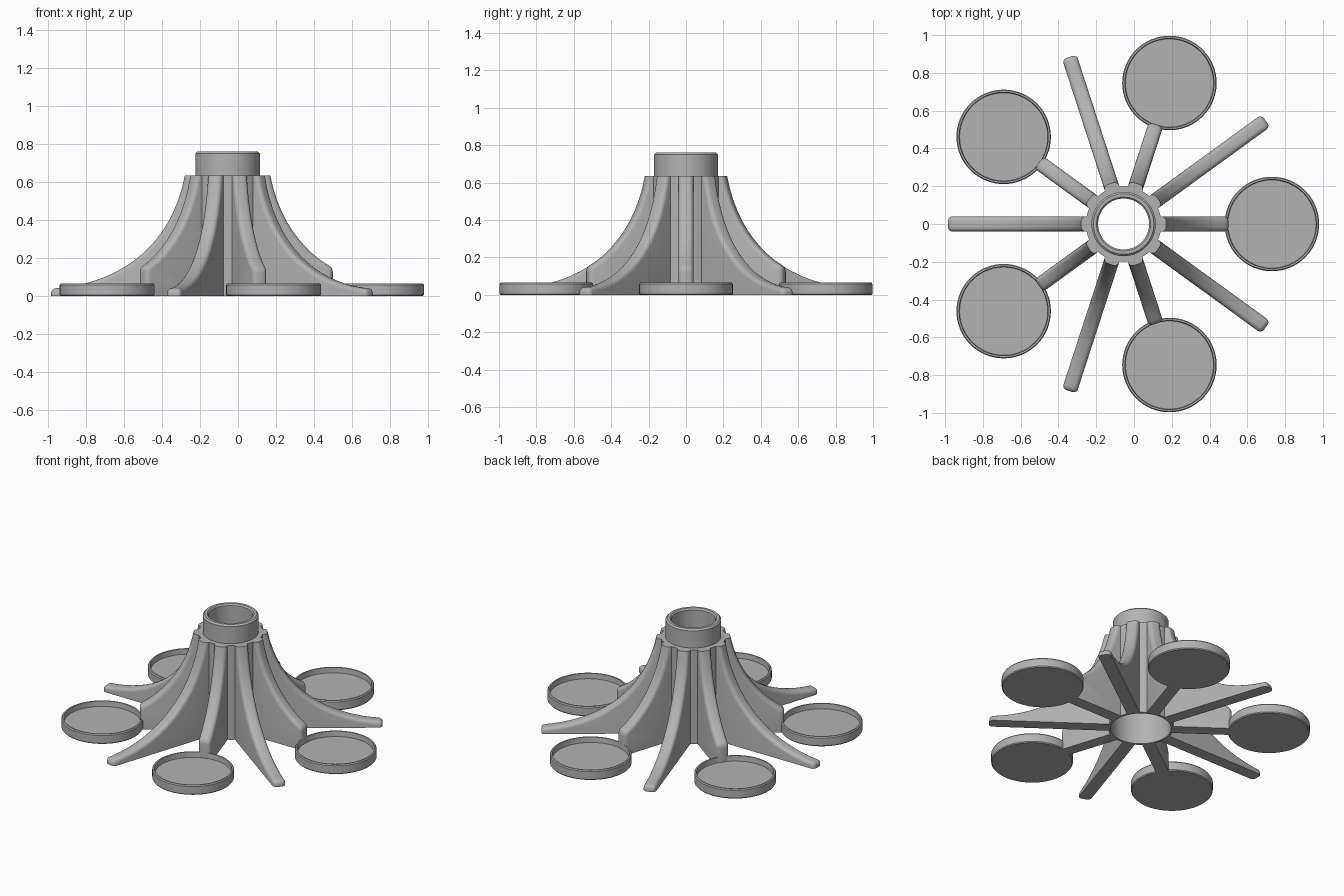
import bpy, bmesh, math
from mathutils import Vector, Matrix
from mathutils.geometry import interpolate_bezier

cube = bpy.data.objects.get("Cube")
if cube:
    bpy.data.objects.remove(cube, do_unlink=True)

AXIS = Vector((-0.055, 0, 0))
COUNT = 5
STEP = math.tau / COUNT

grey = bpy.data.materials.new("light_grey")
grey.use_nodes = True
GREY = (0.45, 0.45, 0.45, 1)
grey.diffuse_color = GREY
grey.node_tree.nodes["Principled BSDF"].inputs["Base Color"].default_value = GREY


def finish(name, bm, location, angle=0):
    """Turn a bmesh into a placed, smooth-shaded object."""
    bmesh.ops.recalc_face_normals(bm, faces=bm.faces)
    mesh = bpy.data.meshes.new(name)
    bm.to_mesh(mesh)
    bm.free()
    mesh.materials.append(grey)
    obj = bpy.data.objects.new(name, mesh)
    obj.location = location
    obj.rotation_euler.z = angle
    bpy.context.collection.objects.link(obj)
    bpy.ops.object.select_all(action='DESELECT')
    obj.select_set(True)
    bpy.context.view_layer.objects.active = obj
    bpy.ops.object.shade_smooth_by_angle(angle=math.radians(35))


def lathe(name, profile, location, closed, segments=64):
    """Revolve an (r, z) profile around the vertical axis."""
    bm = bmesh.new()
    verts = [bm.verts.new((r, 0, z)) for r, z in profile]
    edges = [bm.edges.new(pair) for pair in zip(verts, verts[1:])]
    if closed:
        edges.append(bm.edges.new((verts[-1], verts[0])))
    bmesh.ops.spin(bm, geom=verts + edges, cent=(0, 0, 0), axis=(0, 0, 1),
                   angle=math.tau, steps=segments, use_merge=True)
    bmesh.ops.remove_doubles(bm, verts=bm.verts, dist=0.0002)
    finish(name, bm, location)


def fin(name, curve, angle, width=0.08, rounding=0.024):
    """Upright plate under a swept curve, with rounded outer edges."""
    bm = bmesh.new()
    start, end = curve[0], curve[-1]
    outline = [(0.19, 0), (0.19, start[1])] + curve + [(end[0], 0)]
    face = bm.faces.new([bm.verts.new((r, -width / 2, z)) for r, z in outline])
    ext = bmesh.ops.extrude_face_region(bm, geom=[face], use_keep_orig=True)
    moved = [g for g in ext["geom"] if isinstance(g, bmesh.types.BMVert)]
    bmesh.ops.translate(bm, verts=moved, vec=(0, width, 0))
    bmesh.ops.recalc_face_normals(bm, faces=bm.faces)

    def is_rounded(edge):
        a, b = (v.co for v in edge.verts)
        if min(a.x, b.x) < start[0] - 0.001:
            return False
        if abs(a.y - b.y) > 0.01:
            return a.x > end[0] - 0.001 and a.z > 0.001
        return max(a.z, b.z) > 0.001 and abs(a.z - b.z) + abs(a.x - b.x) > 0.001 \
            and not (min(a.z, b.z) < 0.001 and abs(a.x - b.x) > 0.001)

    bmesh.ops.bevel(bm, geom=[e for e in bm.edges if is_rounded(e)],
                    offset=rounding, segments=4, profile=0.5,
                    affect='EDGES', clamp_overlap=True)
    finish(name, bm, AXIS, angle)


# Hollow hub with a narrower collar on top
lathe("hub", [(0.185, 0), (0.2, 0), (0.2, 0.635), (0.17, 0.635),
              (0.17, 0.75), (0.16, 0.76), (0.143, 0.76), (0.135, 0.75),
              (0.135, 0.6), (0.185, 0.55)], AXIS, True)

# Sweep shared by the long and short fins
sweep = interpolate_bezier(Vector((0.225, 0.635)), Vector((0.3, 0.25)),
                           Vector((0.58, 0.06)), Vector((0.93, 0.038)), 18)
sweep = [(p.x, p.y) for p in sweep]
short_sweep = [p for p in sweep if p[0] < 0.52] + [(0.555, 0.147)]

for i in range(COUNT):
    angle = i * STEP
    fin(f"short_fin_{i + 1}", short_sweep, angle)
    fin(f"long_fin_{i + 1}", sweep, angle + STEP / 2)
    # Shallow round tray beyond each short fin
    centre = AXIS + Matrix.Rotation(angle, 3, 'Z') @ Vector((0.785, 0, 0))
    lathe(f"tray_{i + 1}", [(0, 0), (0.245, 0), (0.25, 0.006), (0.25, 0.058),
                            (0.245, 0.065), (0.236, 0.065), (0.233, 0.03),
                            (0, 0.03)], centre, False)
